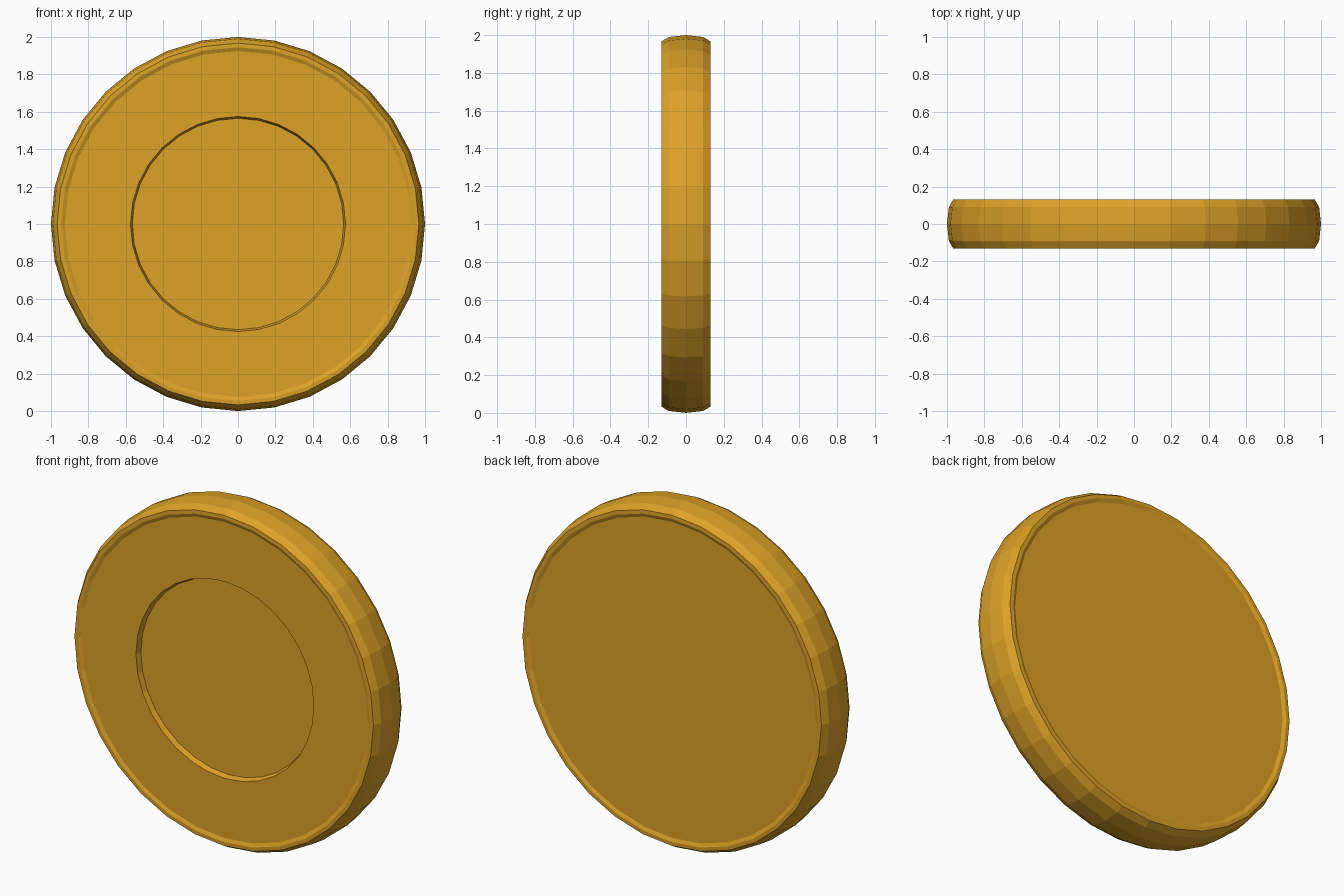
import bpy, bmesh
from math import sin, cos, pi

if "Cube" in bpy.data.objects:
    bpy.data.objects.remove(bpy.data.objects["Cube"])

SIDES = 32


def lathe(name, profile):
    """Revolve (radius, y) points around the y axis, capping both ends."""
    bm = bmesh.new()
    rings = []
    for r, y in profile:
        rings.append([bm.verts.new((r * sin(2 * pi * i / SIDES), y,
                                    1 + r * cos(2 * pi * i / SIDES)))
                      for i in range(SIDES)])
    for a, b in zip(rings, rings[1:]):
        for i in range(SIDES):
            j = (i + 1) % SIDES
            bm.faces.new((a[i], a[j], b[j], b[i]))
    bm.faces.new(rings[0])
    bm.faces.new(rings[-1])
    bmesh.ops.recalc_face_normals(bm, faces=bm.faces)
    mesh = bpy.data.meshes.new(name)
    bm.to_mesh(mesh)
    bm.free()
    obj = bpy.data.objects.new(name, mesh)
    bpy.context.collection.objects.link(obj)
    return obj


# Rounded rim, from the sunken face out to the widest edge
rim = [(0.925, 0.122), (0.945, 0.131), (0.967, 0.13), (0.99, 0.09)]

# Front recess, front rim, edge, then the mirrored back rim with a plain face
recess = [(0.565, -0.09), (0.575, -0.122)]
front = [(r, -y) for r, y in rim]
coin = lathe("coin", recess + front + [(1.0, 0.0)] + rim[::-1])

# Gold colour
gold = bpy.data.materials.new("gold")
gold.diffuse_color = (0.72, 0.36, 0.02, 1)
gold.use_nodes = True
gold.node_tree.nodes["Principled BSDF"].inputs["Base Color"].default_value = gold.diffuse_color
coin.data.materials.append(gold)
